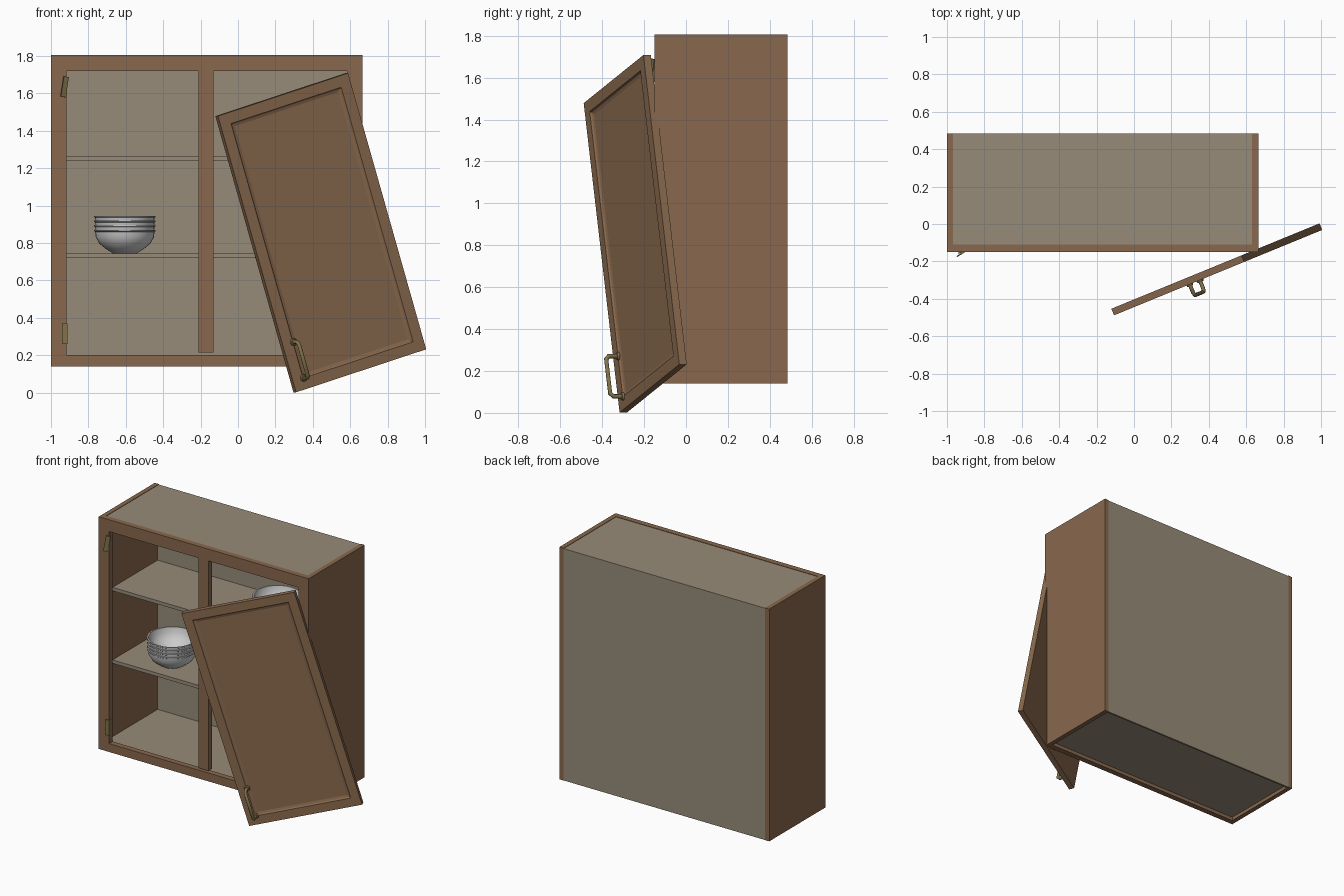
import bpy, bmesh
from math import radians, cos, sin, pi
from mathutils import Matrix, Vector

if "Cube" in bpy.data.objects:
    bpy.data.objects.remove(bpy.data.objects["Cube"])


def material(name, rgb):
    m = bpy.data.materials.new(name)
    m.diffuse_color = (*rgb, 1)
    m.use_nodes = True
    m.node_tree.nodes["Principled BSDF"].inputs["Base Color"].default_value = m.diffuse_color
    return m


wood = material("wood", (0.25, 0.14, 0.075))
lining = material("lining", (0.31, 0.26, 0.19))
brass = material("brass", (0.22, 0.17, 0.07))


def finish(name, bm, mat=None, smooth=False):
    bmesh.ops.recalc_face_normals(bm, faces=bm.faces)
    me = bpy.data.meshes.new(name)
    bm.to_mesh(me)
    bm.free()
    ob = bpy.data.objects.new(name, me)
    bpy.context.collection.objects.link(ob)
    if mat:
        me.materials.append(mat)
    if smooth:
        bpy.ops.object.select_all(action='DESELECT')
        ob.select_set(True)
        bpy.context.view_layer.objects.active = ob
        bpy.ops.object.shade_smooth_by_angle(angle=radians(35))
    return ob


def box_mesh(x, y, z):
    bm = bmesh.new()
    bmesh.ops.create_cube(bm, size=1)
    size = [b - a for a, b in (x, y, z)]
    mid = [(a + b) / 2 for a, b in (x, y, z)]
    bmesh.ops.transform(bm, verts=bm.verts,
                        matrix=Matrix.Translation(mid) @ Matrix.Diagonal((*size, 1)))
    return bm


def box(name, x, y, z, mat):
    return finish(name, box_mesh(x, y, z), mat)


L, R, BOT, TOP = -1.0, 0.665, 0.14, 1.805
FRONT, FRAME, BACK = -0.15, -0.11, 0.485
IN_L, IN_R = L + 0.033, R - 0.033

# cabinet carcass
box("left_side", (L, IN_L), (FRAME, BACK), (BOT, TOP), wood)
box("right_side", (IN_R, R), (FRAME, BACK), (BOT, TOP), wood)
box("top_panel", (IN_L, IN_R), (FRAME, BACK - 0.012), (1.772, 1.802), lining)
box("bottom_panel", (IN_L, IN_R), (FRAME, BACK - 0.012), (0.165, 0.195), lining)
box("back_panel", (IN_L, IN_R), (BACK - 0.014, BACK - 0.001), (BOT, 1.802), lining)
for name, z in (("lower_shelf", 0.72), ("upper_shelf", 1.24)):
    box(name, (IN_L, IN_R), (-0.04, BACK - 0.014), (z, z + 0.025), lining)

# face frame
box("left_stile", (L, -0.918), (FRONT, FRAME), (BOT, TOP), wood)
box("right_stile", (0.583, R), (FRONT, FRAME), (BOT, TOP), wood)
box("top_rail", (-0.918, 0.583), (FRONT, FRAME), (1.72, TOP), wood)
box("bottom_rail", (-0.918, 0.583), (FRONT, FRAME), (BOT, 0.2), wood)
box("centre_stile", (-0.21, -0.13), (FRONT, FRAME), (0.215, 1.72), wood)

# hanging door: moulded front panel, tilted off its hinges
W, H, T = 0.786, 1.544, 0.038
DOOR = Matrix.Translation((0.4425, -0.2425, 0.855)) @ \
    Matrix.Rotation(radians(22.3), 4, 'Z') @ Matrix.Rotation(radians(-17), 4, 'Y')
bm = box_mesh((-W / 2, W / 2), (-T / 2, T / 2), (-H / 2, H / 2))
bm.normal_update()
face = min(bm.faces, key=lambda f: f.calc_center_median().y)
for thickness, depth in ((0.085, 0), (0.01, -0.008), (0.02, -0.004)):
    bmesh.ops.inset_region(bm, faces=[face], thickness=thickness, depth=depth)
door = finish("door", bm, wood)
door.matrix_world = DOOR

# door handle: bent bar with round feet
hx, hz, half, out = -0.328, -0.611, 0.1, 0.065
cu = bpy.data.curves.new("door_handle", 'CURVE')
cu.dimensions = '3D'
cu.bevel_depth = 0.011
cu.bevel_resolution = 2
cu.use_fill_caps = True
path = [(0, half), (out - 0.015, half), (out, half - 0.015),
        (out, -half + 0.015), (out - 0.015, -half), (0, -half)]
sp = cu.splines.new('POLY')
sp.points.add(len(path) - 1)
for p, (d, z) in zip(sp.points, path):
    p.co = (hx, -T / 2 - d, hz + z, 1)
handle = bpy.data.objects.new("door_handle", cu)
bpy.context.collection.objects.link(handle)
cu.materials.append(brass)
handle.matrix_world = DOOR
for name, s in (("upper_handle_foot", 1), ("lower_handle_foot", -1)):
    bm = bmesh.new()
    bmesh.ops.create_cone(bm, cap_ends=True, segments=16, radius1=0.02, radius2=0.016, depth=0.01,
                          matrix=Matrix.Translation((hx, -T / 2 - 0.005, hz + s * half))
                          @ Matrix.Rotation(pi / 2, 4, 'X'))
    finish(name, bm, brass, True).matrix_world = DOOR

# leftover hinges on the left stile, the upper one bent outwards
for name, z, bend, tilt in (("upper_hinge", 1.635, 30, 10), ("lower_hinge", 0.315, 0, 0)):
    box(name + "_plate", (-0.934, -0.914), (FRONT - 0.004, FRONT + 0.02),
        (z - 0.055, z + 0.055), brass)
    leaf = finish(name + "_leaf", box_mesh((-0.015, 0.015), (-0.003, 0.003), (-0.055, 0.055)), brass)
    leaf.matrix_world = Matrix.Translation((-0.927, FRONT - 0.006 - bend * 0.0002, z)) @ \
        Matrix.Rotation(radians(bend), 4, 'Z') @ Matrix.Rotation(radians(tilt), 4, 'Y')

# stacked bowls
PROFILE = [(0, 0), (0.065, 0), (0.1, 0.022), (0.135, 0.05), (0.155, 0.085), (0.159, 0.115),
           (0.165, 0.119), (0.165, 0.125), (0.155, 0.125), (0.147, 0.088),
           (0.127, 0.056), (0.094, 0.03), (0.06, 0.01), (0, 0.01)]


def bowl(name, x, y, z):
    bm = bmesh.new()
    verts = [bm.verts.new((r, 0, h)) for r, h in PROFILE]
    edges = [bm.edges.new(pair) for pair in zip(verts, verts[1:])]
    bmesh.ops.spin(bm, geom=verts + edges, cent=(0, 0, 0), axis=(0, 0, 1),
                   angle=2 * pi, steps=32)
    bmesh.ops.remove_doubles(bm, verts=bm.verts, dist=1e-4)
    finish(name, bm, None, True).location = (x, y, z)


for stack, x, z in (("lower", -0.605, 0.745), ("upper", 0.23, 1.265)):
    for i in range(4):
        bowl(f"{stack}_bowl_{i + 1}", x, 0.12, z + i * 0.025)
